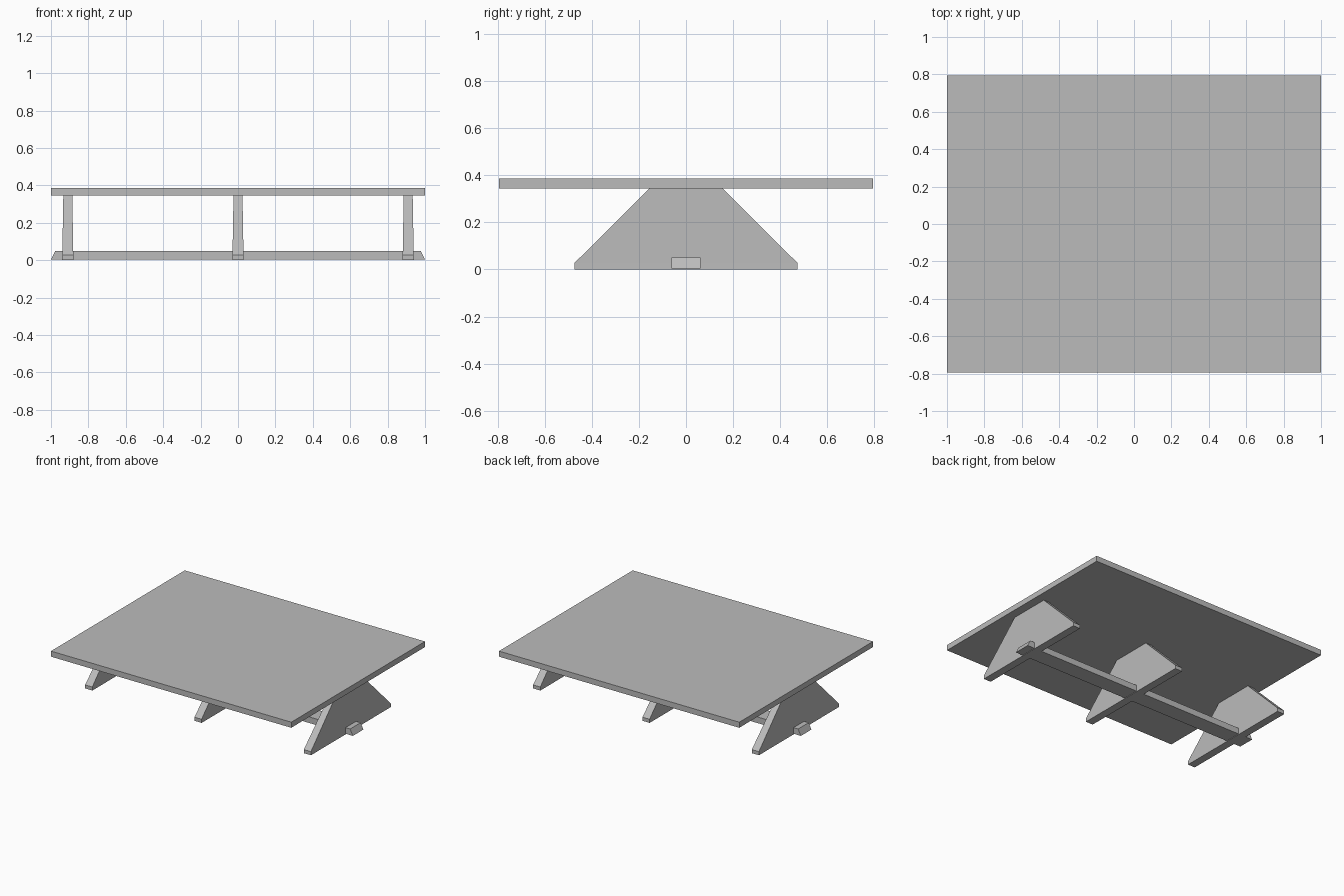
import bpy
import bmesh

cube = bpy.data.objects.get("Cube")
if cube:
    bpy.data.objects.remove(cube, do_unlink=True)

# One flat grey for the whole table
GREY = (0.5, 0.5, 0.5, 1)
grey = bpy.data.materials.new("plain_grey")
grey.use_nodes = True
grey.diffuse_color = GREY
grey.node_tree.nodes["Principled BSDF"].inputs["Base Color"].default_value = GREY


def loft(name, rings, x=0.0):
    """Closed solid through stacked rectangles given as (half x, half y, z)."""
    bm = bmesh.new()
    loops = [[bm.verts.new((x + sx * hx, sy * hy, z))
              for sx, sy in ((-1, -1), (1, -1), (1, 1), (-1, 1))]
             for hx, hy, z in rings]
    bm.faces.new(loops[0][::-1])
    bm.faces.new(loops[-1])
    for low, high in zip(loops, loops[1:]):
        for i in range(4):
            j = (i + 1) % 4
            bm.faces.new((low[i], low[j], high[j], high[i]))
    bmesh.ops.recalc_face_normals(bm, faces=bm.faces)
    mesh = bpy.data.meshes.new(name)
    bm.to_mesh(mesh)
    bm.free()
    mesh.materials.append(grey)
    obj = bpy.data.objects.new(name, mesh)
    bpy.context.collection.objects.link(obj)
    return obj


TOP_UNDERSIDE = 0.345

# Flat rectangular top
loft("table_top", [(1.0, 0.795, TOP_UNDERSIDE), (1.0, 0.795, 0.387)])

# Three trapezoid supports, slightly thinner towards the top
for side, x in (("right", -0.91), ("middle", 0.0), ("left", 0.91)):
    loft(side + "_support",
         [(0.03, 0.475, 0.0), (0.0295, 0.475, 0.027), (0.024, 0.155, TOP_UNDERSIDE)], x)

# Long stretcher through the supports, with slanted ends
loft("stretcher_beam", [(1.0, 0.0625, 0.004), (0.977, 0.0625, 0.05)])
